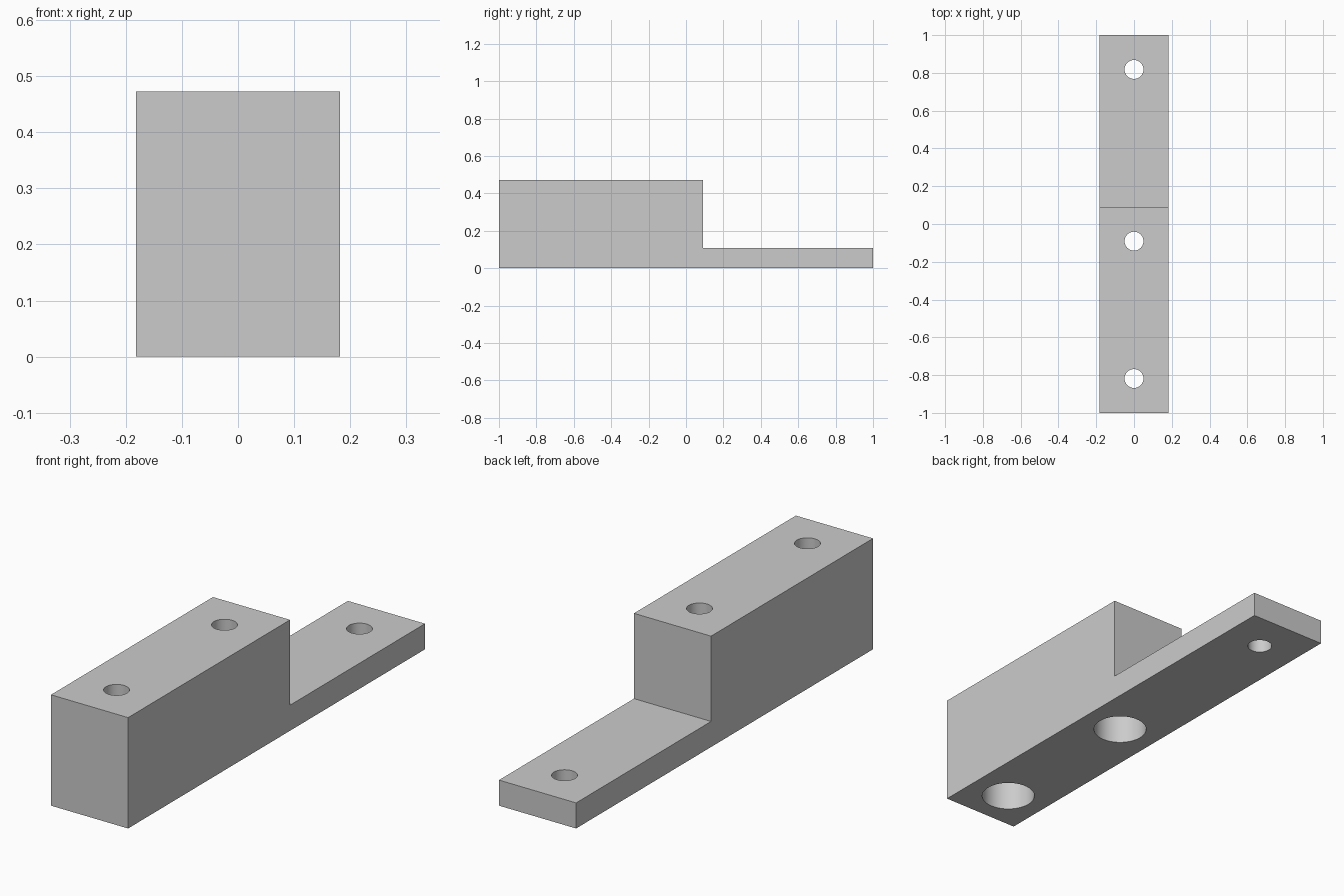
import bpy
import bmesh

default = bpy.data.objects.get("Cube")
if default:
    bpy.data.objects.remove(default, do_unlink=True)

UNIT = 2 / 55            # one design unit, 55 along the longest side
WIDTH, LENGTH = 10 * UNIT, 2.0
BLOCK_H, PLATE_H = 13 * UNIT, 3 * UNIT
STEP_Y = 2.5 * UNIT
HOLE_R, BORE_R = 0.05, 3 * UNIT
BORE_DEPTH = 10 * UNIT

grey = bpy.data.materials.new("plain_grey")
grey.use_nodes = True
grey.diffuse_color = (0.6, 0.6, 0.6, 1)
grey.node_tree.nodes["Principled BSDF"].inputs["Base Color"].default_value = (0.6, 0.6, 0.6, 1)


def extrude_profile(name, profile, width):
    """Extrude a (y, z) outline along x, centred on x = 0."""
    bm = bmesh.new()
    face = bm.faces.new([bm.verts.new((-width / 2, y, z)) for y, z in profile])
    result = bmesh.ops.extrude_face_region(bm, geom=[face])
    moved = [g for g in result["geom"] if isinstance(g, bmesh.types.BMVert)]
    bmesh.ops.translate(bm, verts=moved, vec=(width, 0, 0))
    bmesh.ops.recalc_face_normals(bm, faces=bm.faces)
    mesh = bpy.data.meshes.new(name)
    bm.to_mesh(mesh)
    bm.free()
    obj = bpy.data.objects.new(name, mesh)
    bpy.context.collection.objects.link(obj)
    return obj


def drill(obj, y, radius, bottom, top):
    """Cut a vertical round hole through obj at x = 0."""
    bpy.ops.mesh.primitive_cylinder_add(
        vertices=64, radius=radius, depth=top - bottom,
        location=(0, y, (top + bottom) / 2))
    cutter = bpy.context.object
    cutter.name = "hole_cutter"
    cutter.hide_render = True
    mod = obj.modifiers.new("hole", "BOOLEAN")
    mod.operation = "DIFFERENCE"
    mod.solver = "EXACT"
    mod.object = cutter
    bpy.context.view_layer.objects.active = obj
    bpy.ops.object.modifier_apply(modifier=mod.name)
    bpy.data.objects.remove(cutter, do_unlink=True)


# Stepped body: tall block at the front, thin plate at the back
half = LENGTH / 2
bracket = extrude_profile("stepped_bracket", [
    (-half, 0), (half, 0), (half, PLATE_H),
    (STEP_Y, PLATE_H), (STEP_Y, BLOCK_H), (-half, BLOCK_H)], WIDTH)
bracket.data.materials.append(grey)

# Screw holes, the two in the block widened from below
for y, widened in ((-22.5 * UNIT, True), (-2.5 * UNIT, True), (22.5 * UNIT, False)):
    drill(bracket, y, HOLE_R, -0.1, BLOCK_H + 0.1)
    if widened:
        drill(bracket, y, BORE_R, -0.1, BORE_DEPTH)

# Smooth hole walls, sharp body edges
bpy.ops.object.select_all(action="DESELECT")
bracket.select_set(True)
bpy.context.view_layer.objects.active = bracket
bpy.ops.object.shade_smooth_by_angle()
